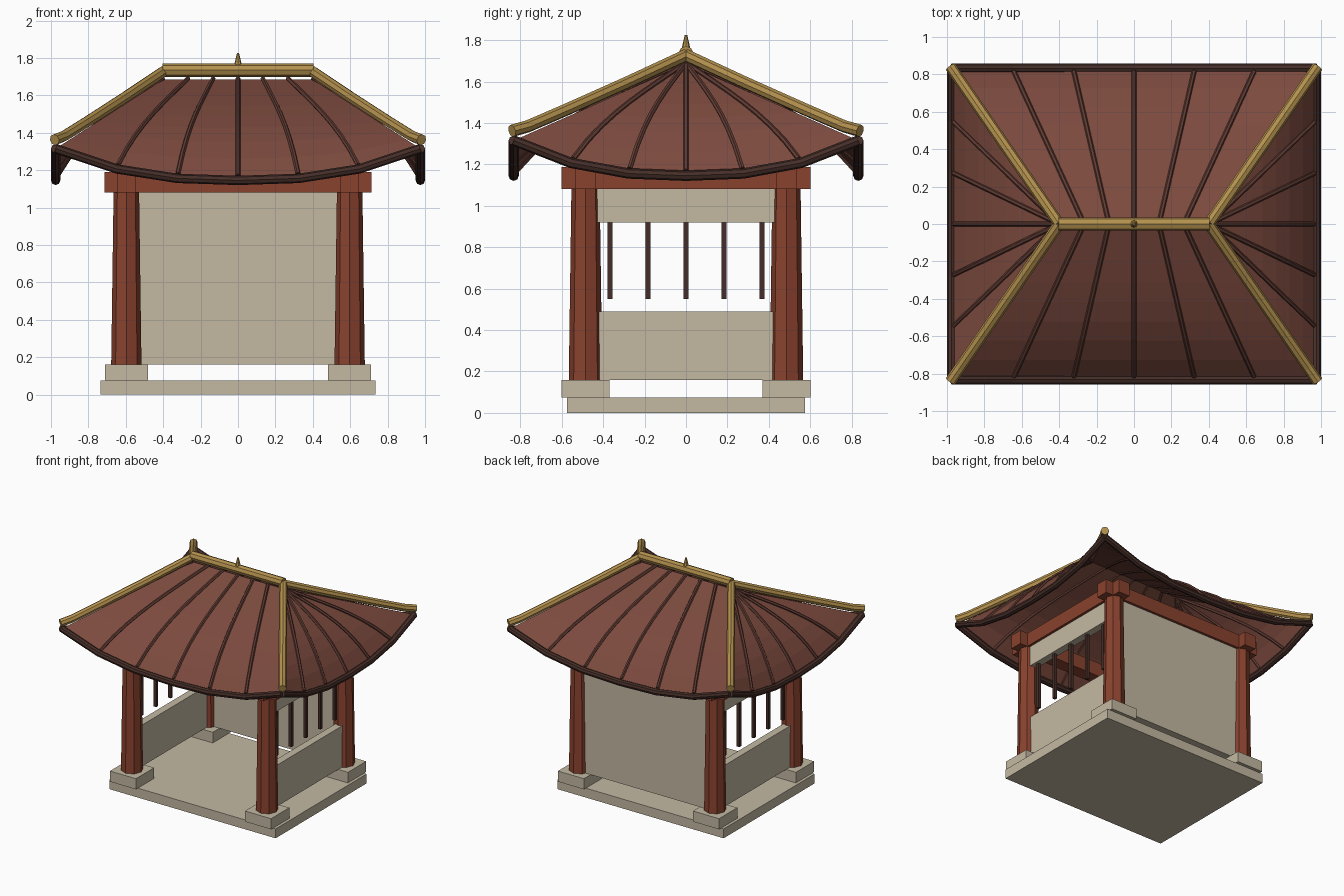
import bpy, bmesh, math
from mathutils import Vector

old = bpy.data.objects.get("Cube")
if old:
    bpy.data.objects.remove(old, do_unlink=True)


def material(name, rgb):
    m = bpy.data.materials.new(name)
    m.use_nodes = True
    m.diffuse_color = (*rgb, 1)
    m.node_tree.nodes["Principled BSDF"].inputs["Base Color"].default_value = (*rgb, 1)
    return m


STONE = material("pale stone", (0.55, 0.485, 0.365))
WOOD = material("red wood", (0.25, 0.054, 0.027))
TILE = material("roof brown", (0.2, 0.068, 0.048))
RIB = material("rib brown", (0.115, 0.043, 0.032))
DARK = material("dark timber", (0.06, 0.027, 0.021))
GOLD = material("gold trim", (0.45, 0.28, 0.075))


def make(name, bm, mat):
    bmesh.ops.recalc_face_normals(bm, faces=bm.faces)
    mesh = bpy.data.meshes.new(name)
    bm.to_mesh(mesh)
    bm.free()
    mesh.materials.append(mat)
    ob = bpy.data.objects.new(name, mesh)
    bpy.context.collection.objects.link(ob)
    return ob


def box(name, mat, centre, half, z0, z1):
    bm = bmesh.new()
    bmesh.ops.create_cube(bm, size=1)
    for v in bm.verts:
        v.co = (centre[0] + v.co.x * 2 * half[0],
                centre[1] + v.co.y * 2 * half[1],
                z0 + (v.co.z + 0.5) * (z1 - z0))
    return make(name, bm, mat)


def cone(name, mat, centre, r0, r1, z0, z1, sides=8):
    bm = bmesh.new()
    bmesh.ops.create_cone(bm, cap_ends=True, segments=sides,
                          radius1=r0, radius2=r1, depth=z1 - z0)
    bmesh.ops.translate(bm, verts=bm.verts, vec=(*centre, (z0 + z1) / 2))
    return make(name, bm, mat)


def tube(name, mat, path, r, sides=8):
    bm = bmesh.new()
    rings = []
    for i, p in enumerate(path):
        d = (path[min(i + 1, len(path) - 1)] - path[max(i - 1, 0)]).normalized()
        side = d.cross(Vector((0, 0, 1))).normalized()
        up = side.cross(d)
        angles = [math.tau * k / sides for k in range(sides)]
        rings.append([bm.verts.new(p + r * (side * math.cos(a) + up * math.sin(a)))
                      for a in angles])
    for a, b in zip(rings, rings[1:]):
        for k in range(sides):
            n = (k + 1) % sides
            bm.faces.new((a[k], a[n], b[n], b[k]))
    bm.faces.new(rings[0])
    bm.faces.new(rings[-1])
    return make(name, bm, mat)


# Base slab
box("base_slab", STONE, (0, 0), (0.735, 0.575), 0, 0.075)

# Corner posts with footings
PX, PY = 0.597, 0.485
for sx, xn in ((-1, "right"), (1, "left")):
    for sy, yn in ((-1, "front"), (1, "back")):
        c = (sx * PX, sy * PY)
        box(f"{yn}_{xn}_footing", STONE, c, (0.115, 0.115), 0.075, 0.16)
        cone(f"{yn}_{xn}_post", WOOD, c, 0.081, 0.068, 0.16, 1.1)

# Crossing top beams
for s, n in ((-1, "front"), (1, "back")):
    box(f"{n}_beam", WOOD, (0, s * PY), (0.713, 0.05), 1.08, 1.19)
for s, n in ((-1, "right"), (1, "left")):
    box(f"{n}_beam", WOOD, (s * PX, 0), (0.05, 0.6), 1.08, 1.188)

# Back wall, side walls with barred windows
box("back_wall", STONE, (0, PY), (0.56, 0.03), 0.16, 1.08)
for s, n in ((-1, "right"), (1, "left")):
    box(f"{n}_lower_wall", STONE, (s * PX, 0), (0.03, 0.43), 0.16, 0.49)
    box(f"{n}_upper_wall", STONE, (s * PX, 0), (0.03, 0.43), 0.92, 1.08)
    for i in range(-2, 3):
        box(f"{n}_window_bar", DARK, (s * PX, i * 0.184), (0.012, 0.012), 0.55, 0.92)

# Hipped roof: s runs along the eave (-1..1), t from ridge to eave (0..1)
RIDGE, EX, EY = 0.4, 0.975, 0.832
STEPS = 8


def roof_point(side, s, t, lift=0.0):
    sag = 0.17 * (1 - abs(s) ** 2.5) * t ** 4
    z = 1.685 - 0.37 * t - sag + lift
    half = RIDGE + (EX - RIDGE) * t
    if side in ("front", "back"):
        sign = -1 if side == "front" else 1
        return Vector((s * half, sign * EY * t, z))
    sign = -1 if side == "right" else 1
    return Vector((sign * half, s * EY * t, z))


SIDES = ("front", "back", "right", "left")
bm = bmesh.new()
for side in SIDES:
    grid = [[bm.verts.new(roof_point(side, i / 3, j / STEPS)) for i in range(-3, 4)]
            for j in range(STEPS + 1)]
    for a, b in zip(grid, grid[1:]):
        for i in range(6):
            bm.faces.new((a[i], a[i + 1], b[i + 1], b[i]))
bmesh.ops.remove_doubles(bm, verts=bm.verts, dist=0.0005)
bmesh.ops.dissolve_degenerate(bm, edges=bm.edges, dist=0.0001)
make("roof_surface", bm, TILE)

# Roof ribs and eave rails
for side in SIDES:
    for i in range(-2, 3):
        path = [roof_point(side, i / 3, j / STEPS * 0.98, 0.005) for j in range(STEPS + 1)]
        tube(f"{side}_roof_rib", RIB, path, 0.013, 6)
    tube(f"{side}_eave_rail", DARK,
         [roof_point(side, i / 3, 1) for i in range(-3, 4)], 0.025)

# Gold hips, ridge and finial
HIP = ((0, 1.727), (0.35, 1.592), (0.7, 1.462), (0.92, 1.383), (1.01, 1.362))
for sx, xn in ((-1, "right"), (1, "left")):
    for sy, yn in ((-1, "front"), (1, "back")):
        path = [Vector((sx * (RIDGE + (EX - RIDGE) * t), sy * EY * t, z)) for t, z in HIP]
        tube(f"{yn}_{xn}_hip", GOLD, path, 0.03)
tube("ridge", GOLD, [Vector((-0.403, 0, 1.735)), Vector((0.403, 0, 1.735))], 0.036)
cone("finial", GOLD, (0, 0), 0.022, 0.006, 1.755, 1.825)
